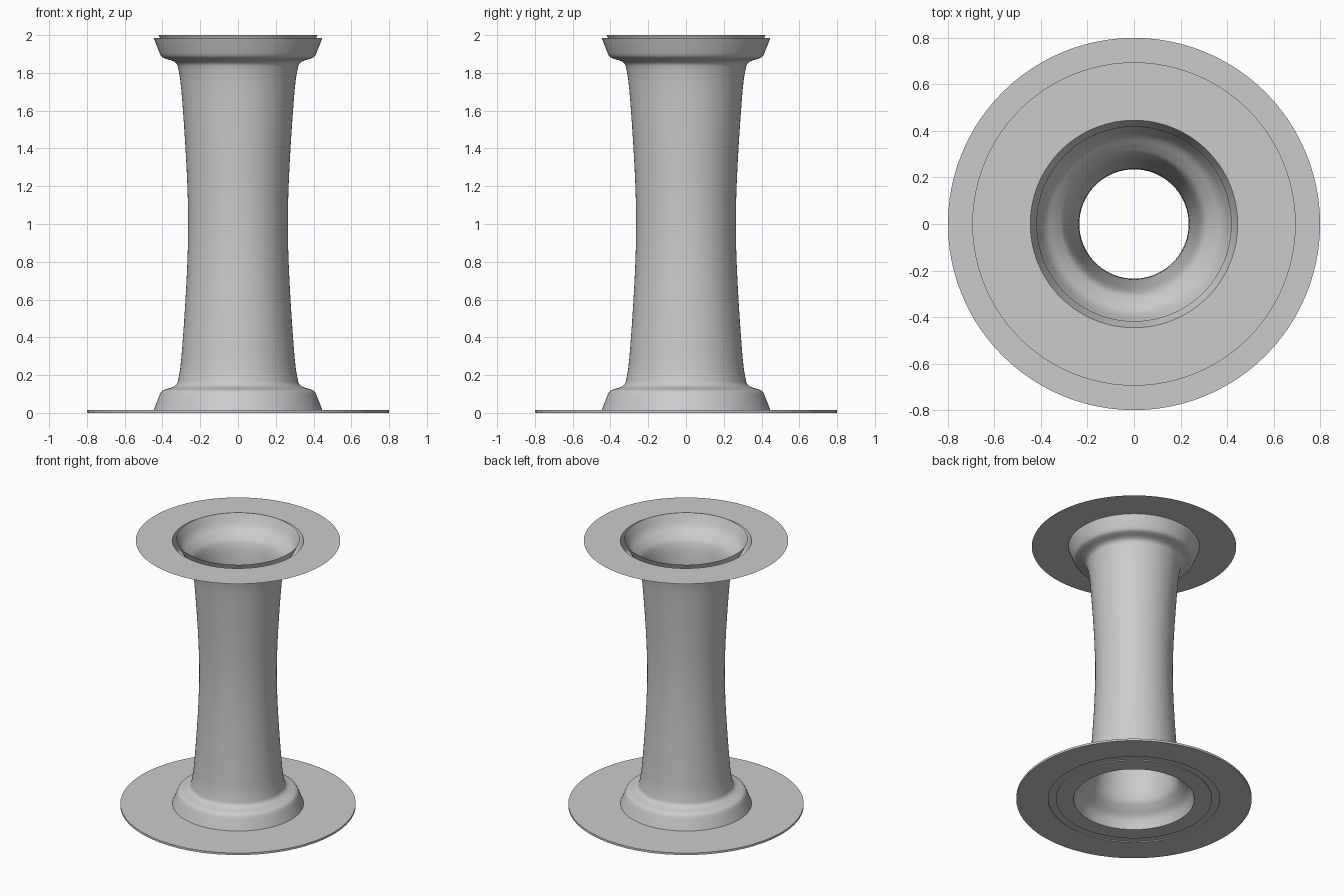
import bpy
import bmesh
import math
from mathutils import Vector

cube = bpy.data.objects.get("Cube")
if cube:
    bpy.data.objects.remove(cube, do_unlink=True)

SEGMENTS = 96

gray = bpy.data.materials.new("plain gray")
gray.use_nodes = True
COLOUR = (0.6, 0.6, 0.6, 1)
gray.diffuse_color = COLOUR
gray.node_tree.nodes["Principled BSDF"].inputs["Base Color"].default_value = COLOUR


def smooth_path(points, steps=4):
    """Run a Catmull-Rom curve through the profile points."""
    p = [Vector(q) for q in points]
    p = [2 * p[0] - p[1]] + p + [2 * p[-1] - p[-2]]
    path = []
    for a, b, c, d in zip(p, p[1:], p[2:], p[3:]):
        for k in range(steps):
            t = k / steps
            path.append(0.5 * (2 * b + (c - a) * t + (2 * a - 5 * b + 4 * c - d) * t ** 2
                               + (3 * b - a - 3 * c + d) * t ** 3))
    return path + [p[-2]]


def lathe(name, profile, closed=False):
    """Turn (radius, height) points around z; rising profiles face outward."""
    bm = bmesh.new()
    rings = []
    for r, z in profile:
        rings.append([bm.verts.new((r * math.cos(math.tau * j / SEGMENTS),
                                    r * math.sin(math.tau * j / SEGMENTS), z))
                      for j in range(SEGMENTS)])
    pairs = list(zip(rings, rings[1:]))
    if closed:
        pairs.append((rings[-1], rings[0]))
    for low, high in pairs:
        for j in range(SEGMENTS):
            n = (j + 1) % SEGMENTS
            bm.faces.new((low[j], low[n], high[n], high[j]))
    mesh = bpy.data.meshes.new(name)
    bm.to_mesh(mesh)
    bm.free()
    mesh.materials.append(gray)
    obj = bpy.data.objects.new(name, mesh)
    bpy.context.collection.objects.link(obj)
    bpy.ops.object.select_all(action='DESELECT')
    obj.select_set(True)
    bpy.context.view_layer.objects.active = obj
    bpy.ops.object.shade_smooth_by_angle(angle=math.radians(35))
    return obj


def mirrored(upper):
    """Complete an upper half profile with its reflection about mid height."""
    return [(r, 2 - z) for r, z in reversed(upper)] + upper[1:]


# Outer barrel: waisted column with a stepped collar at each end
outer = mirrored([(0.264, 1.0), (0.268, 1.2), (0.281, 1.45), (0.301, 1.72),
                  (0.316, 1.82), (0.327, 1.85), (0.35, 1.865), (0.386, 1.876),
                  (0.407, 1.89), (0.425, 1.93), (0.446, 1.985)])
lathe("outer_barrel", smooth_path(outer))

# Inner bore: open tube that flares into a funnel at both ends
inner = mirrored([(0.235, 1.0), (0.24, 1.2), (0.255, 1.45), (0.277, 1.72),
                  (0.298, 1.83), (0.335, 1.878), (0.383, 1.925), (0.42, 2.0)])
inner[0] = (0.41, 0.008)
lathe("inner_bore", smooth_path(inner)[::-1])

# Top flange: a thin sheet around the collar
lathe("top_flange", [(0.695, 1.985), (0.446, 1.985)])

# Bottom flange: wider plate with a shallow groove underneath
lathe("bottom_flange", [(0.41, 0), (0.53, 0), (0.53, 0.007), (0.583, 0.007),
                        (0.583, 0), (0.8, 0), (0.8, 0.015), (0.41, 0.015)], closed=True)
